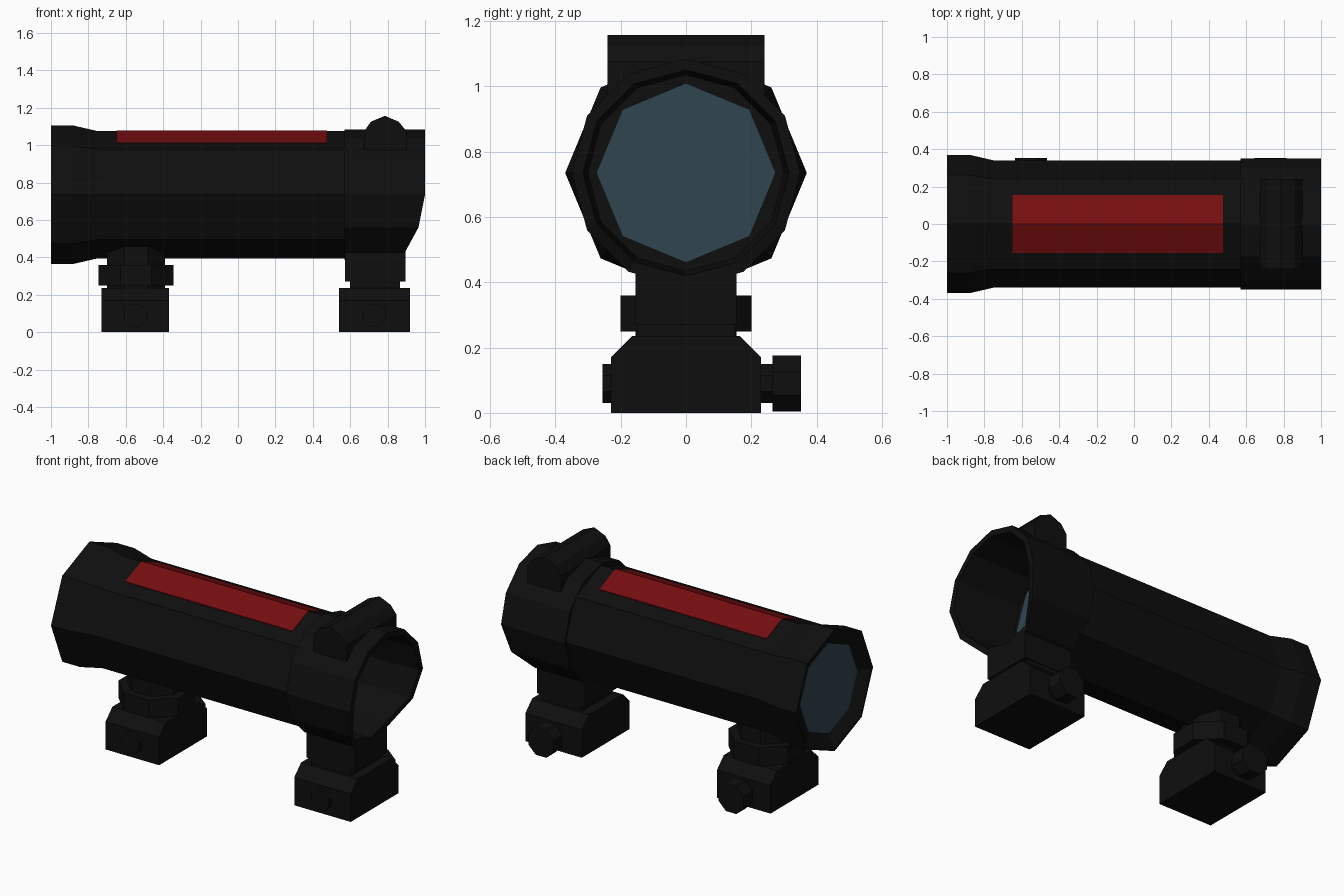
import bpy
import bmesh
from math import cos, sin, pi

cube = bpy.data.objects.get("Cube")
if cube:
    bpy.data.objects.remove(cube)


def material(name, r, g, b):
    m = bpy.data.materials.new(name)
    m.use_nodes = True
    m.diffuse_color = (r, g, b, 1)
    shader = m.node_tree.nodes["Principled BSDF"]
    shader.inputs["Base Color"].default_value = (r, g, b, 1)
    shader.inputs["Roughness"].default_value = 0.8
    return m


BLACK = material("matte black", 0.0045, 0.0045, 0.0045)
RED = material("dark red", 0.18, 0.004, 0.005)
GLASS = material("blue grey glass", 0.03, 0.06, 0.08)
AXIS_Z = 0.735  # height of the tube axis


def loft(name, rings, mat=BLACK, closed=False):
    """Skin a row of matching rings; cap the ends or join them in a loop."""
    bm = bmesh.new()
    rows = [[bm.verts.new(p) for p in ring] for ring in rings]
    pairs = list(zip(rows, rows[1:]))
    if closed:
        pairs.append((rows[-1], rows[0]))
    else:
        bm.faces.new(rows[0])
        bm.faces.new(rows[-1])
    for a, b in pairs:
        for i in range(len(a)):
            j = (i + 1) % len(a)
            bm.faces.new((a[i], a[j], b[j], b[i]))
    bmesh.ops.recalc_face_normals(bm, faces=bm.faces)
    mesh = bpy.data.meshes.new(name)
    bm.to_mesh(mesh)
    bm.free()
    mesh.materials.append(mat)
    obj = bpy.data.objects.new(name, mesh)
    bpy.context.collection.objects.link(obj)
    return obj


def circle(radius, sides, turn=0.0):
    return [(radius * cos(2 * pi * (i + turn) / sides),
             radius * sin(2 * pi * (i + turn) / sides)) for i in range(sides)]


def ring_x(x, radius, sides=8):
    return [(x, y, AXIS_Z + z) for y, z in circle(radius, sides)]


def prism_x(name, section, x0, x1, mat=BLACK):
    return loft(name, [[(x, y, z) for y, z in section] for x in (x0, x1)], mat)


def box(name, x0, x1, half_y, z0, z1):
    section = [(-half_y, z0), (half_y, z0), (half_y, z1), (-half_y, z1)]
    return prism_x(name, section, x0, x1)


def drum_y(name, x, z, radius, y0, y1):
    shape = circle(radius / cos(pi / 8), 8, 0.5)
    loft(name, [[(x + u, y, z + v) for u, v in shape] for y in (y0, y1)])


def drum_z(name, x, radius, z0, z1):
    shape = circle(radius / cos(pi / 8), 8, 0.5)
    loft(name, [[(x + u, v, z) for u, v in shape] for z in (z0, z1)])


# Eight-sided tube with a flared front and a recessed lens seat
profile = [(-1, 0.37), (-0.88, 0.37), (-0.75, 0.34), (0.585, 0.34),
           (0.585, 0.27), (-0.95, 0.27), (-0.955, 0.28), (-1, 0.35)]
loft("main_tube", [ring_x(x, r) for x, r in profile], closed=True)
for name, x in (("front_lens", -0.96), ("rear_lens", 0.588)):
    loft(name, [ring_x(x, 0.275), ring_x(x + 0.006, 0.275)], GLASS)


# Twelve-sided rear hood whose lower rim is cut back
def rim(radius):
    ring = ring_x(1, radius, 12)
    scale = 0.35 / radius
    cut = []
    for x, y, z in ring:
        drop = max(0, (AXIS_Z - z) * scale)
        x -= min(0.105, 0.2 * drop + max(0, drop - 0.175) * 0.55)
        cut.append((x, y, z))
    return cut


loft("rear_hood", [ring_x(0.57, 0.35, 12), rim(0.35), rim(0.315),
                   ring_x(0.58, 0.30, 12)], closed=True)

# Rounded ridge across the hood, with its underside following the hood
ridge_rings = []
for y, base in ((-0.24, 0.96), (-0.175, 1.025), (0, 1.07), (0.175, 1.025), (0.24, 0.96)):
    outline = [(0.675, base), (0.675, 1.075), (0.71, 1.125), (0.785, 1.157),
               (0.86, 1.125), (0.9, 1.075), (0.9, base)]
    ridge_rings.append([(x, y, z) for x, z in outline])
loft("hood_ridge", ridge_rings)

# Red strip folded over the top two facets
strip = [(-0.155, 1.006), (0, 1.07), (0.155, 1.006),
         (0.155, 1.015), (0, 1.079), (-0.155, 1.015)]
prism_x("light_strip", strip, -0.65, 0.475, RED)

# Rear pedestal and neck
saddle = [(-0.155, 0.27), (0.155, 0.27), (0.155, 0.437), (0, 0.395), (-0.155, 0.437)]
prism_x("rear_pedestal", saddle, 0.571, 0.895)
box("rear_neck", 0.60, 0.865, 0.15, 0.22, 0.28)

# Front column with its collar
drum_z("front_column", -0.545, 0.155, 0.22, 0.465)
drum_z("front_collar", -0.545, 0.20, 0.25, 0.36)

# Chamfered clamp bases with a bolt head and a thumb knob each
clamp = [(-0.23, 0), (0.23, 0), (0.23, 0.17), (0.165, 0.235), (-0.165, 0.235), (-0.23, 0.17)]
for side, x0, x1 in (("front", -0.73, -0.37), ("rear", 0.54, 0.92)):
    mid = (x0 + x1) / 2
    prism_x(side + "_clamp", clamp, x0, x1)
    drum_y(side + "_bolt_head", mid, 0.09, 0.06, -0.255, -0.2)
    drum_y(side + "_knob_shaft", mid, 0.09, 0.06, 0.2, 0.28)
    drum_y(side + "_thumb_knob", mid, 0.09, 0.085, 0.265, 0.352)
